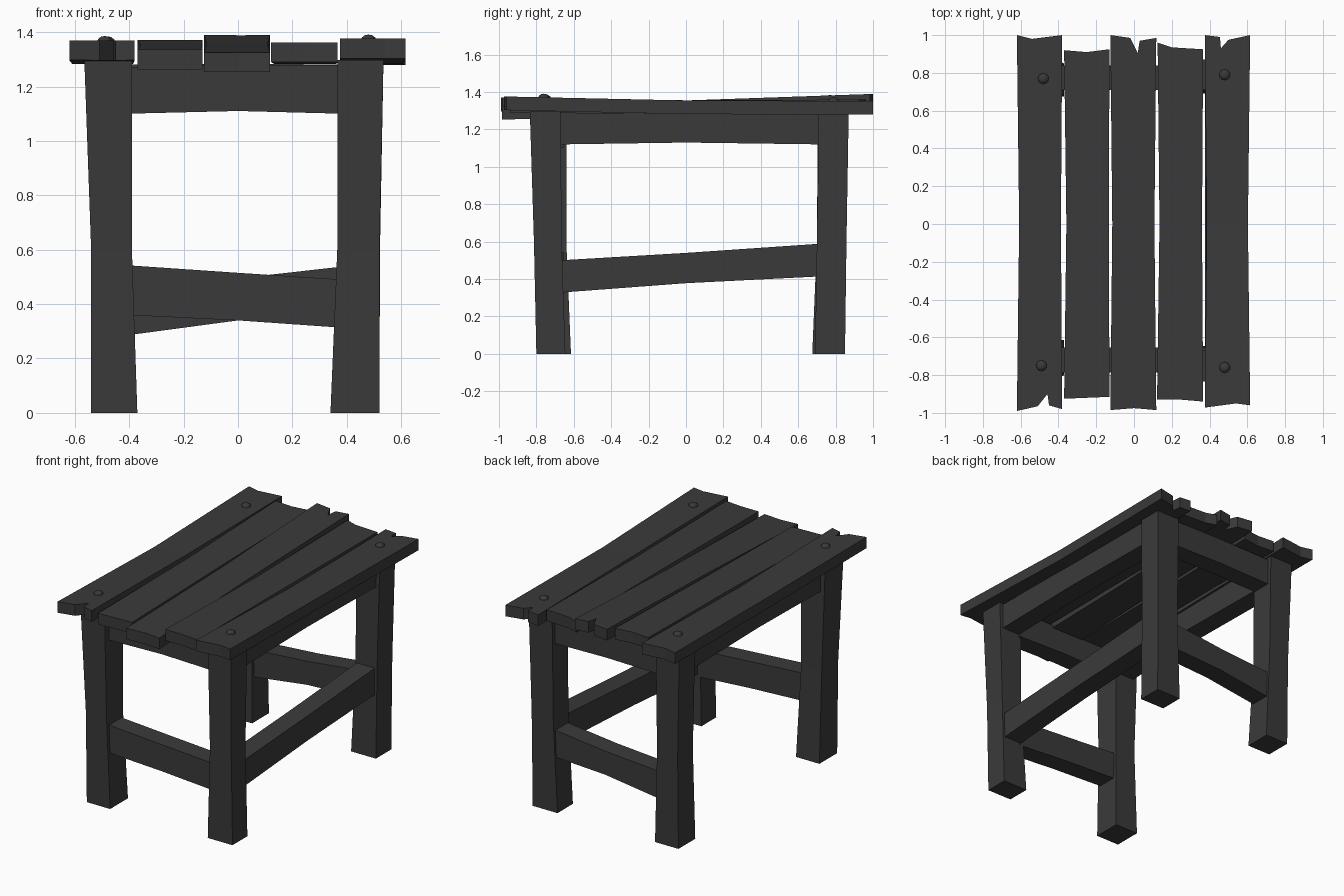
import bpy, bmesh

if "Cube" in bpy.data.objects:
    bpy.data.objects.remove(bpy.data.objects["Cube"])

wood = bpy.data.materials.new("dark_wood")
wood.diffuse_color = (0.042, 0.042, 0.042, 1)
wood.use_nodes = True
wood.node_tree.nodes["Principled BSDF"].inputs["Base Color"].default_value = wood.diffuse_color


def finish(bm, name):
    bmesh.ops.recalc_face_normals(bm, faces=bm.faces)
    me = bpy.data.meshes.new(name)
    bm.to_mesh(me)
    bm.free()
    me.materials.append(wood)
    ob = bpy.data.objects.new(name, me)
    bpy.context.collection.objects.link(ob)
    return ob


def loft(name, rings):
    """Skin a run of four-cornered sections and cap both ends."""
    bm = bmesh.new()
    vs = [[bm.verts.new(p) for p in r] for r in rings]
    for a, b in zip(vs, vs[1:]):
        for i in range(4):
            j = (i + 1) % 4
            bm.faces.new((a[i], a[j], b[j], b[i]))
    bm.faces.new(vs[0])
    bm.faces.new(vs[-1])
    return finish(bm, name)


def leg(name, *sections):
    rings = []
    for z, (x0, x1, y0, y1) in zip((0, 0.6, 1.297), sections):
        rings.append([(x0, y0, z), (x1, y0, z), (x1, y1, z), (x0, y1, z)])
    loft(name, rings)


def beam(name, axis, stations, lows, highs, side):
    rings = []
    for t, lo, hi in zip(stations, lows, highs):
        quad = [(side[0], lo), (side[1], lo), (side[1], hi), (side[0], hi)]
        rings.append([(t, s, z) if axis == "x" else (s, t, z) for s, z in quad])
    loft(name, rings)


def plank_top(heights, y):
    f, m, b = heights
    return m + (f - m) * -y if y < 0 else m + (b - m) * y


def plank(name, front, back, mid, heights, thick=0.073):
    """Two outline halves meeting at y = 0, bent there, given thickness."""
    bm = bmesh.new()
    put = lambda x, y: bm.verts.new((x, y, plank_top(heights, y)))
    m0, m1 = put(mid[0], 0), put(mid[1], 0)
    f = [put(*p) for p in front]
    b = [put(*p) for p in back]
    faces = [bm.faces.new([m0] + f + [m1]), bm.faces.new([m1] + b[::-1] + [m0])]
    ext = bmesh.ops.extrude_face_region(bm, geom=faces, use_keep_orig=True)
    low = [v for v in ext["geom"] if isinstance(v, bmesh.types.BMVert)]
    bmesh.ops.translate(bm, verts=low, vec=(0, 0, -thick))
    finish(bm, name)


# Legs: x and y ranges at foot, knee and top
leg("front_left_leg", (-.54, -.37, -.80, -.615), (-.54, -.39, -.81, -.64), (-.565, -.39, -.83, -.64))
leg("front_right_leg", (.34, .52, -.80, -.645), (.365, .52, -.813, -.665), (.365, .535, -.835, -.67))
leg("back_left_leg", (-.54, -.37, .675, .85), (-.54, -.39, .70, .858), (-.56, -.39, .705, .87))
leg("back_right_leg", (.34, .52, .69, .85), (.365, .522, .70, .858), (.365, .535, .71, .87))

# Aprons under the top
XS, YS = (-.41, 0, .385), (-.68, 0, .73)
beam("front_apron", "x", XS, (1.10, 1.11, 1.10), (1.27, 1.28, 1.28), (-.785, -.655))
beam("back_apron", "x", XS, (1.105, 1.112, 1.105), (1.28, 1.285, 1.28), (.71, .84))
beam("left_apron", "y", YS, (1.12, 1.13, 1.12), (1.29, 1.285, 1.29), (-.53, -.40))
beam("right_apron", "y", YS, (1.12, 1.13, 1.12), (1.29, 1.285, 1.29), (.38, .51))

# Crooked stretchers, none on the left side
beam("front_stretcher", "x", XS, (.36, .34, .313), (.543, .515, .49), (-.785, -.655))
beam("back_stretcher", "x", XS, (.285, .34, .36), (.465, .495, .538), (.71, .84))
beam("right_stretcher", "y", YS, (.327, .378, .415), (.50, .54, .59), (.375, .505))

# Top planks with broken ends
H1, H5 = (1.37, 1.355, 1.368), (1.377, 1.355, 1.352)
plank("plank_1",
      [(-.62, -.99), (-.51, -.965), (-.458, -.90), (-.45, -.96), (-.38, -.98)],
      [(-.62, 1.0), (-.54, .98), (-.38, 1.0)], (-.608, -.387), H1)
plank("plank_2", [(-.37, -.925), (-.25, -.92), (-.13, -.915)],
      [(-.37, .92), (-.25, .91), (-.13, .925)], (-.358, -.133), (1.334, 1.352, 1.372))
plank("plank_3", [(-.125, -.985), (0, -.975), (.118, -.985)],
      [(-.125, 1.0), (-.02, .985), (.02, .905), (.03, .97), (.118, .985)],
      (-.115, .108), (1.325, 1.355, 1.39))
plank("plank_4", [(.122, -.93), (.25, -.93), (.366, -.94)],
      [(.125, .96), (.2, .935), (.366, .925)], (.135, .36), (1.363, 1.356, 1.36))
plank("plank_5", [(.375, -.972), (.54, -.95), (.615, -.96)],
      [(.375, 1.0), (.455, .99), (.46, .93), (.50, .975), (.615, 1.0)],
      (.385, .603), H5)

# Domed peg heads at the corners
for n, (x, y, h) in enumerate([(-.49, -.75, H1), (-.48, .77, H1), (.48, -.76, H5), (.48, .79, H5)], 1):
    bm = bmesh.new()
    bmesh.ops.create_uvsphere(bm, u_segments=10, v_segments=6, radius=.03)
    bmesh.ops.scale(bm, verts=bm.verts, vec=(1, 1, .75))
    bmesh.ops.translate(bm, verts=bm.verts, vec=(x, y, plank_top(h, y) - .003))
    finish(bm, f"peg_{n}")
